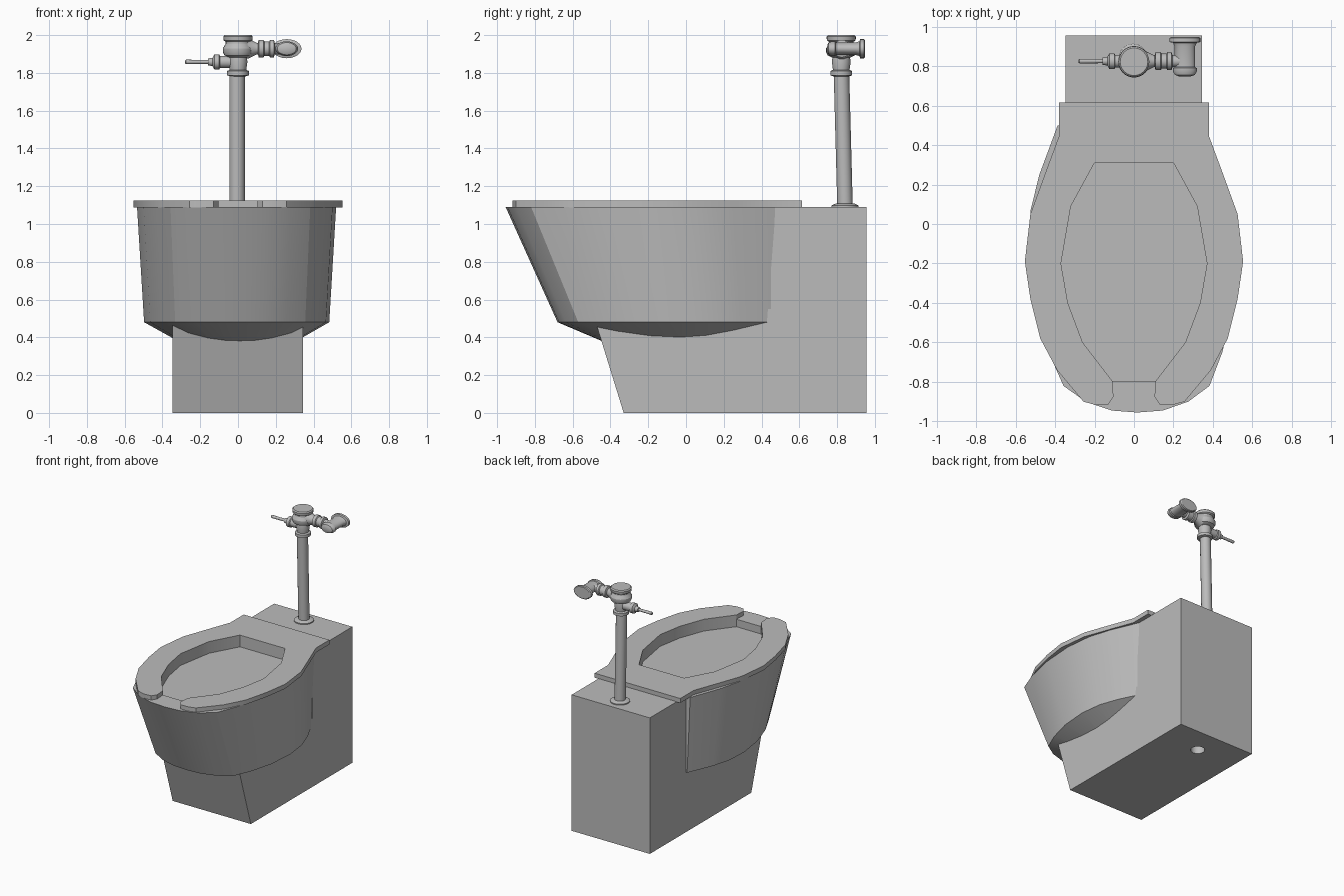
import bpy, bmesh, math
from mathutils import Vector, Matrix

cube = bpy.data.objects.get("Cube")
if cube:
    bpy.data.objects.remove(cube)

grey = bpy.data.materials.new("plain grey")
grey.use_nodes = True
grey.diffuse_color = (0.5, 0.5, 0.5, 1)
grey.node_tree.nodes["Principled BSDF"].inputs["Base Color"].default_value = (0.5, 0.5, 0.5, 1)


def finish(name, bm):
    bmesh.ops.recalc_face_normals(bm, faces=bm.faces[:])
    mesh = bpy.data.meshes.new(name)
    bm.to_mesh(mesh)
    bm.free()
    mesh.materials.append(grey)
    ob = bpy.data.objects.new(name, mesh)
    bpy.context.collection.objects.link(ob)
    return ob


def smooth(ob, angle=30):
    bpy.ops.object.select_all(action='DESELECT')
    bpy.context.view_layer.objects.active = ob
    ob.select_set(True)
    bpy.ops.object.shade_smooth_by_angle(angle=math.radians(angle))


def mirrored(half):
    """Close a half outline with its mirror image across x = 0."""
    return half + [(-x, y) for x, y in reversed(half) if x > 0]


def loft(name, rings):
    """Skin rings of equal length and cap both ends."""
    bm = bmesh.new()
    loops = [[bm.verts.new(p) for p in ring] for ring in rings]
    n = len(loops[0])
    for a, b in zip(loops, loops[1:]):
        for i in range(n):
            j = (i + 1) % n
            bm.faces.new((a[i], a[j], b[j], b[i]))
    bm.faces.new(loops[0])
    bm.faces.new(loops[-1])
    return finish(name, bm)


def prism(name, outline, z0, z1):
    return loft(name, [[(x, y, z) for x, y in outline] for z in (z0, z1)])


def lathe(name, profile, origin, axis=(0, 0, 1), scale=(1, 1, 1), sides=24):
    """Revolve (radius, distance) points about an axis through origin."""
    turn = Vector(axis).to_track_quat('Z', 'Y').to_matrix().to_4x4()
    place = Matrix.Translation(origin) @ Matrix.Diagonal((*scale, 1)) @ turn
    steps = [2 * math.pi * i / sides for i in range(sides)]
    rings = [[place @ Vector((r * math.cos(a), r * math.sin(a), h)) for a in steps]
             for r, h in profile]
    ob = loft(name, rings)
    smooth(ob)
    return ob


def cut(ob, cutter):
    mod = ob.modifiers.new("cut", 'BOOLEAN')
    mod.operation = 'DIFFERENCE'
    mod.solver = 'EXACT'
    mod.object = cutter
    bpy.context.view_layer.objects.active = ob
    bpy.ops.object.modifier_apply(modifier=mod.name)
    bpy.data.objects.remove(cutter)


# Pedestal: side profile across the width, with a drain hole underneath
side = [(-0.33, 0), (-0.50, 0.55), (0.45, 0.55), (0.45, 1.09), (0.955, 1.09), (0.955, 0)]
pedestal = loft("pedestal", [[(x, y, z) for y, z in side] for x in (-0.348, 0.345)])
cut(pedestal, lathe("drain_cutter", [(0.053, -0.1), (0.053, 0.4)], (0, 0.74, 0)))
smooth(pedestal)

# Bowl: tapered wall over a shallow cone, slightly skewed on the pedestal
half_rim = [(0, -0.955), (0.13, -0.945), (0.26, -0.90), (0.37, -0.82), (0.44, -0.65),
            (0.50, -0.42), (0.527, -0.15), (0.51, 0.07), (0.46, 0.25), (0.36, 0.50)]
rim = [(x - 0.03 * (y + 0.4), y) for x, y in mirrored(half_rim)]
foot = [(x * 0.93, 0.5 - (0.5 - y) * 0.811) for x, y in rim]
tip = [(x * 0.02, y * 0.02 - 0.03) for x, y in foot]
bowl = loft("bowl", [[(x, y, z) for x, y in ring]
                     for ring, z in ((tip, 0.21), (foot, 0.48), (rim, 1.09))])

# Shallow basin sunk into the bowl
half_hole = [(0.11, -0.795), (0.26, -0.60), (0.335, -0.40), (0.37, -0.20),
             (0.32, 0.09), (0.20, 0.31)]
cut(bowl, prism("basin_cutter", mirrored(half_hole), 1.03, 1.3))
smooth(bowl, 22)

# Open-front seat with its hinge plate
half_seat = [(0.38, 0.615), (0.38, 0.445), (0.447, 0.265), (0.525, 0.05), (0.553, -0.19),
             (0.525, -0.38), (0.475, -0.58), (0.39, -0.74), (0.256, -0.90), (0.19, -0.918),
             (0.13, -0.915), (0.104, -0.875)] + half_hole
seat = prism("seat", mirrored(half_seat), 1.088, 1.124)
smooth(seat)

# Supply pipe and its flange
lathe("pipe_flange", [(0.072, 1.088), (0.072, 1.098), (0.05, 1.108)], (-0.005, 0.842, 0))
base, top = Vector((-0.005, 0.842, 1.09)), Vector((-0.005, 0.823, 1.80))
lathe("supply_pipe", [(0.041, 0), (0.041, (top - base).length)], base, top - base)

# Flush valve body and cap
valve = (0, 0.822, 0)
lathe("valve_collar", [(0.042, 1.782), (0.058, 1.787), (0.058, 1.81), (0.044, 1.816),
                       (0.05, 1.86), (0.045, 1.89)], valve)
lathe("valve_body", [(0.045, 1.88), (0.072, 1.893), (0.08, 1.91), (0.08, 1.93),
                     (0.065, 1.955), (0.065, 1.97)], valve)
lathe("valve_cap", [(0.066, 1.965), (0.076, 1.972), (0.078, 1.992), (0.07, 2.0)], valve)

# Handle on the right side
lathe("handle_socket", [(0.032, 0.0), (0.032, 0.085), (0.04, 0.09), (0.04, 0.115),
                        (0.022, 0.125), (0.018, 0.15)], (-0.01, 0.825, 1.858), (-1, 0, 0))
lathe("handle_lever", [(0.01, 0), (0.012, 0.13), (0.008, 0.135)],
      (-0.145, 0.825, 1.858), (-1, 0, 0), sides=12)

# Outlet arm, coupling and elbow on the left side
lathe("outlet_arm", [(0.055, 0.05), (0.03, 0.10), (0.03, 0.105), (0.046, 0.11),
                     (0.046, 0.135), (0.038, 0.14), (0.038, 0.165), (0.046, 0.17),
                     (0.046, 0.19), (0.03, 0.195), (0.03, 0.25)], (0, 0.825, 1.928), (1, 0, 0))
lathe("outlet_elbow", [(0.03, 0.748), (0.05, 0.755), (0.06, 0.772), (0.06, 0.79),
                       (0.052, 0.795), (0.052, 0.90), (0.06, 0.918), (0.078, 0.922),
                       (0.078, 0.942), (0.07, 0.947)], (0.258, 0, 1.928), (0, 1, 0), (1, 1, 0.65))
